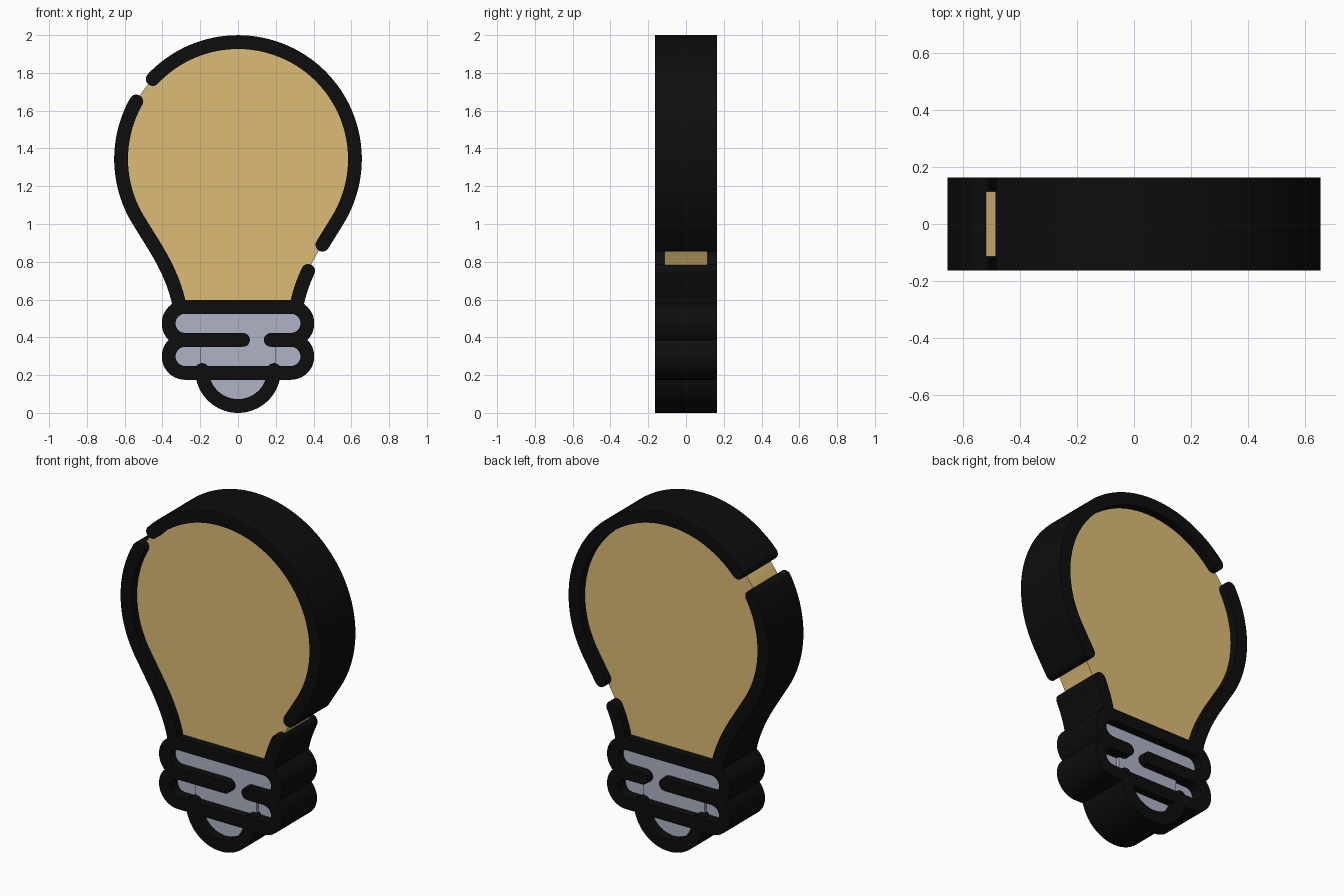
import bpy, bmesh
from math import sin, cos, pi, radians
from mathutils import Vector

if "Cube" in bpy.data.objects:
    bpy.data.objects.remove(bpy.data.objects["Cube"])

HALF = 0.0365          # half width of the black outline
RIM, FILL = 0.163, 0.114   # half depths


def material(name, rgb):
    m = bpy.data.materials.new(name)
    m.diffuse_color = (*rgb, 1)
    m.use_nodes = True
    m.node_tree.nodes["Principled BSDF"].inputs["Base Color"].default_value = m.diffuse_color
    return m


BLACK = material("black", (0.004, 0.004, 0.004))
YELLOW = material("warm_yellow", (0.72, 0.50, 0.18))
GREY = material("metal_grey", (0.42, 0.45, 0.56))


def arc(cx, cz, r, a0, a1, n=24):
    return [Vector((cx + r * cos(radians(a0 + (a1 - a0) * i / n)),
                    cz + r * sin(radians(a0 + (a1 - a0) * i / n)))) for i in range(n + 1)]


def neck(t0, t1, n=12):
    # curve from the bulb down into the base, right-hand side
    a, b, c = Vector((0.447, 0.89)), Vector((0.335, 0.71)), Vector((0.31, 0.565))
    ts = [t0 + (t1 - t0) * i / n for i in range(n + 1)]
    return [a * (1 - t) ** 2 + b * 2 * t * (1 - t) + c * t * t for t in ts]


def mirror(pts):
    return [Vector((-p.x, p.y)) for p in pts]


def slab(name, outline, depth, mat):
    # extrude a flat front-view outline through y
    bm = bmesh.new()
    face = bm.faces.new([bm.verts.new((p.x, -depth, p.y)) for p in outline])
    ext = bmesh.ops.extrude_face_region(bm, geom=[face])
    for v in ext["geom"]:
        if isinstance(v, bmesh.types.BMVert):
            v.co.y = depth
    bmesh.ops.recalc_face_normals(bm, faces=bm.faces)
    caps = [f for f in bm.faces if len(f.verts) > 4]
    bmesh.ops.triangulate(bm, faces=caps)
    me = bpy.data.meshes.new(name)
    bm.to_mesh(me)
    bm.free()
    me.materials.append(mat)
    ob = bpy.data.objects.new(name, me)
    bpy.context.collection.objects.link(ob)
    bpy.context.view_layer.objects.active = ob
    ob.select_set(True)
    bpy.ops.object.shade_smooth_by_angle(angle=radians(30))
    ob.select_set(False)
    return ob


def stroke(name, path):
    # thick line with round ends along a path
    n = len(path)
    left, right = [], []
    for i, p in enumerate(path):
        d = (path[min(i + 1, n - 1)] - path[max(i - 1, 0)]).normalized()
        side = Vector((-d.y, d.x)) * HALF
        left.append(p + side)
        right.append(p - side)

    def cap(c, start):
        v = start - c
        return [c + Vector((v.x * cos(a) + v.y * sin(a), v.y * cos(a) - v.x * sin(a)))
                for a in (pi * k / 10 for k in range(1, 10))]
    outline = left + cap(path[-1], left[-1]) + right[::-1] + cap(path[0], right[0])
    return slab(name, outline, RIM, BLACK)


# Glass outline: three strokes separated by two gaps
BULB = (0, 1.344, 0.619)
stroke("glass_outline_top", arc(*BULB, 136.8, -32.5, 64) + neck(0, 1)[:1])
stroke("glass_outline_left", arc(*BULB, 150.5, 212.5, 28) + mirror(neck(0, 1)))
stroke("glass_outline_lower_right", neck(0.4, 1))

# Glass fill, reaching the middle of the outline
slab("glass", arc(*BULB, -32.5, 212.5, 90) + mirror(neck(0, 1)) + neck(0, 1)[::-1], FILL, YELLOW)

# Screw base: two stacked rings sharing a broken middle bar
R, X, Z_UP, Z_LOW = 0.0872, 0.28, 0.474, 0.299
gap_right, gap_left = Vector((0.1735, 0.3865)), Vector((0.0265, 0.3865))
stroke("upper_ring", arc(X, Z_UP, R, -90, 90) + arc(-X, Z_UP, R, 90, 270))
stroke("lower_ring", [gap_right] + arc(X, Z_LOW, R, 90, -90)
       + arc(-X, Z_LOW, R, 270, 90) + [gap_left])

# Contact tip outline
stroke("tip_outline", arc(0, 0.227, 0.1905, 180, 360, 40))

# Metal fills: main panel, plus slightly recessed ends of the lower ring
panel = (arc(X, Z_UP, R, -90, 90) + arc(-X, Z_UP, R, 90, 270)
         + [Vector((-0.2, 0.3868)), Vector((-0.2, 0.227))]
         + arc(0, 0.227, 0.1905, 180, 360, 40)
         + [Vector((0.2, 0.227)), Vector((0.2, 0.3868))])
slab("base_panel", panel, FILL, GREY)
slab("lower_ring_fill", arc(X, Z_LOW, R, -90, 90) + arc(-X, Z_LOW, R, 90, 270), FILL - 0.02, GREY)
